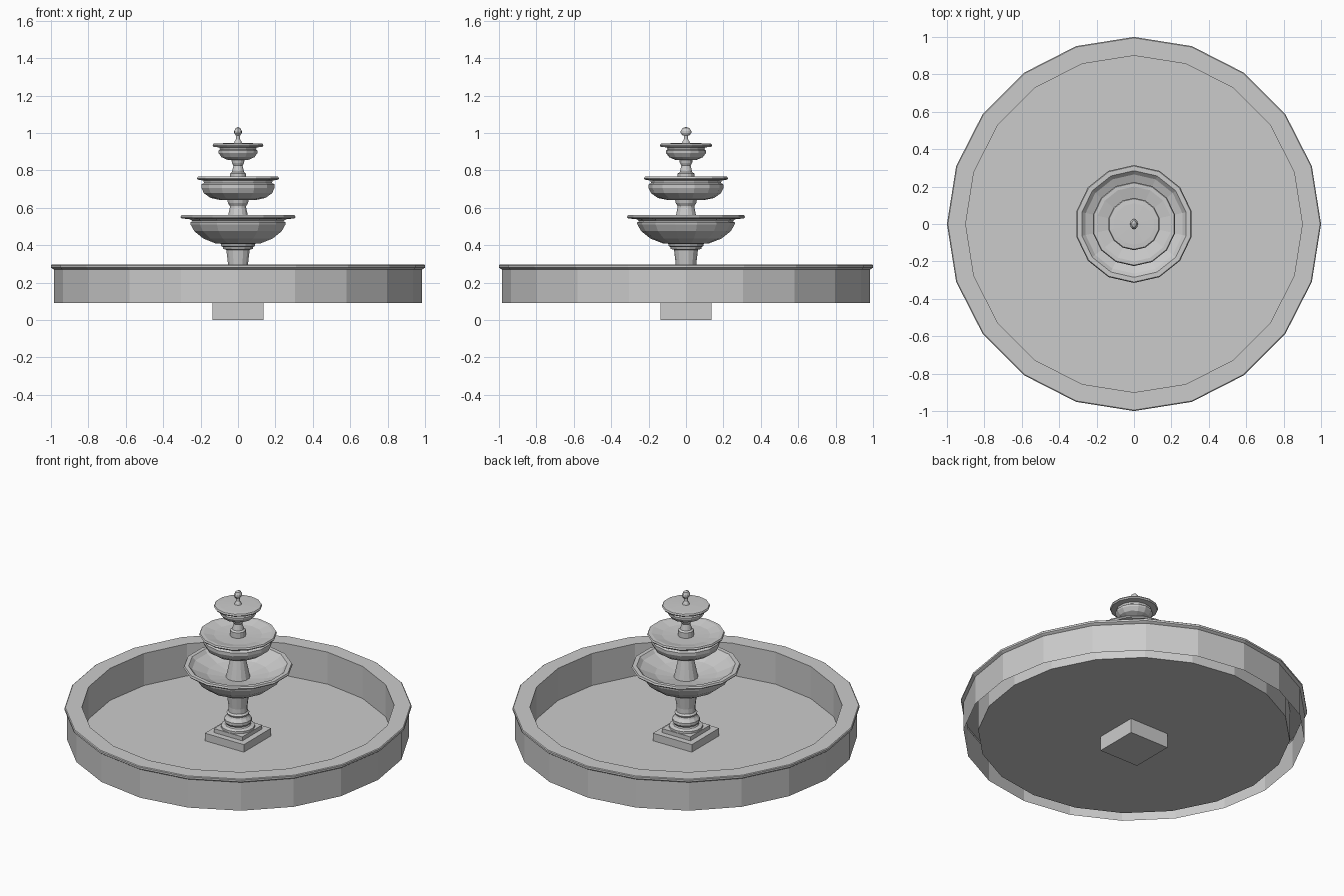
import bpy, bmesh, math

if "Cube" in bpy.data.objects:
    bpy.data.objects.remove(bpy.data.objects["Cube"])

stone = bpy.data.materials.new("grey_stone")
stone.diffuse_color = (0.6, 0.6, 0.6, 1)
stone.use_nodes = True
stone.node_tree.nodes["Principled BSDF"].inputs["Base Color"].default_value = stone.diffuse_color


def finish(name, bm):
    me = bpy.data.meshes.new(name)
    bm.to_mesh(me)
    bm.free()
    me.materials.append(stone)
    ob = bpy.data.objects.new(name, me)
    bpy.context.collection.objects.link(ob)
    return ob


def lathe(name, profile, sides, sx=1.0):
    """Revolve (radius, z) points round z; a zero radius closes the end."""
    bm = bmesh.new()
    rings = []
    for r, z in profile:
        if r == 0:
            rings.append([bm.verts.new((0, 0, z))] * sides)
        else:
            rings.append([bm.verts.new((sx * r * math.cos(a), r * math.sin(a), z))
                          for a in (math.pi / 2 + 2 * math.pi * i / sides for i in range(sides))])
    for lo, hi in zip(rings, rings[1:]):
        for i in range(sides):
            j = (i + 1) % sides
            bm.faces.new(list(dict.fromkeys((lo[i], lo[j], hi[j], hi[i]))))
    return finish(name, bm)


def block(name, half, z0, z1):
    bm = bmesh.new()
    bmesh.ops.create_cube(bm, size=1)
    for v in bm.verts:
        v.co = (v.co.x * 2 * half, v.co.y * 2 * half, z0 if v.co.z < 0 else z1)
    return finish(name, bm)


# Pool: wall, lip, inner wall and floor, open underneath the wall
lathe("pool", [(.985, .09), (.985, .27), (.995, .276), (1, .28), (1, .292), (.995, .296),
               (.9, .296), (.9, .092), (0, .092)], 20)

# Square plinth
block("plinth", .137, 0, .14)
block("plinth_step", .10, .14, .165)

# Lower column
lathe("lower_column", [(.098, .165), (.098, .178), (.075, .185), (.07, .192), (.08, .205), (.08, .222),
                       (.066, .24), (.062, .25), (.066, .26), (.056, .27), (.055, .30), (.064, .375),
                       (.082, .38), (.082, .39), (.093, .395), (.093, .408), (0, .408)], 14)

# Large bowl
lathe("large_bowl", [(0, .405), (.12, .408), (.19, .435), (.24, .475), (.26, .51), (.262, .52),
                     (.25, .528), (.262, .538), (.31, .543), (.315, .55), (.31, .56), (.285, .56),
                     (.265, .54), (.18, .505), (.07, .485), (0, .485)], 14)

# Middle column
lathe("middle_column", [(.07, .485), (.056, .55), (.045, .60), (.045, .61), (.055, .625),
                        (.058, .64), (.085, .645), (0, .65)], 14)

# Middle bowl
lathe("middle_bowl", [(0, .64), (.09, .64), (.15, .652), (.187, .678), (.2, .705), (.2, .725),
                      (.187, .733), (.19, .745), (.22, .75), (.225, .757), (.22, .766), (.2, .766),
                      (.14, .752), (0, .745)], 14)

# Upper column
lathe("upper_column", [(.045, .745), (.045, .782), (.034, .79), (.025, .825), (.033, .84),
                       (.036, .855), (0, .86)], 14)

# Small bowl
lathe("small_bowl", [(0, .853), (.055, .855), (.09, .87), (.107, .893), (.108, .905), (.098, .912),
                     (.102, .922), (.135, .926), (.14, .934), (.135, .942), (.11, .944), (0, .947)], 14)

# Finial: stem and flattened bud
lathe("finial_stem", [(.022, .943), (.018, .955), (.012, .965), (.012, .985), (.016, .99), (0, .992)], 12)
lathe("finial_bud", [(0, .985), (.018, .987), (.029, 1.0), (.029, 1.01), (.018, 1.026), (0, 1.032)], 12, .7)

# Outward normals on every closed part
for ob in bpy.data.objects:
    bm = bmesh.new()
    bm.from_mesh(ob.data)
    bmesh.ops.recalc_face_normals(bm, faces=bm.faces)
    if ob.name == "pool":  # open shell: make sure the floor faces up
        floor = min(bm.faces, key=lambda f: f.calc_center_median().xy.length)
        floor.normal_update()
        if floor.normal.z < 0:
            bmesh.ops.reverse_faces(bm, faces=bm.faces)
    bm.to_mesh(ob.data)
    bm.free()
